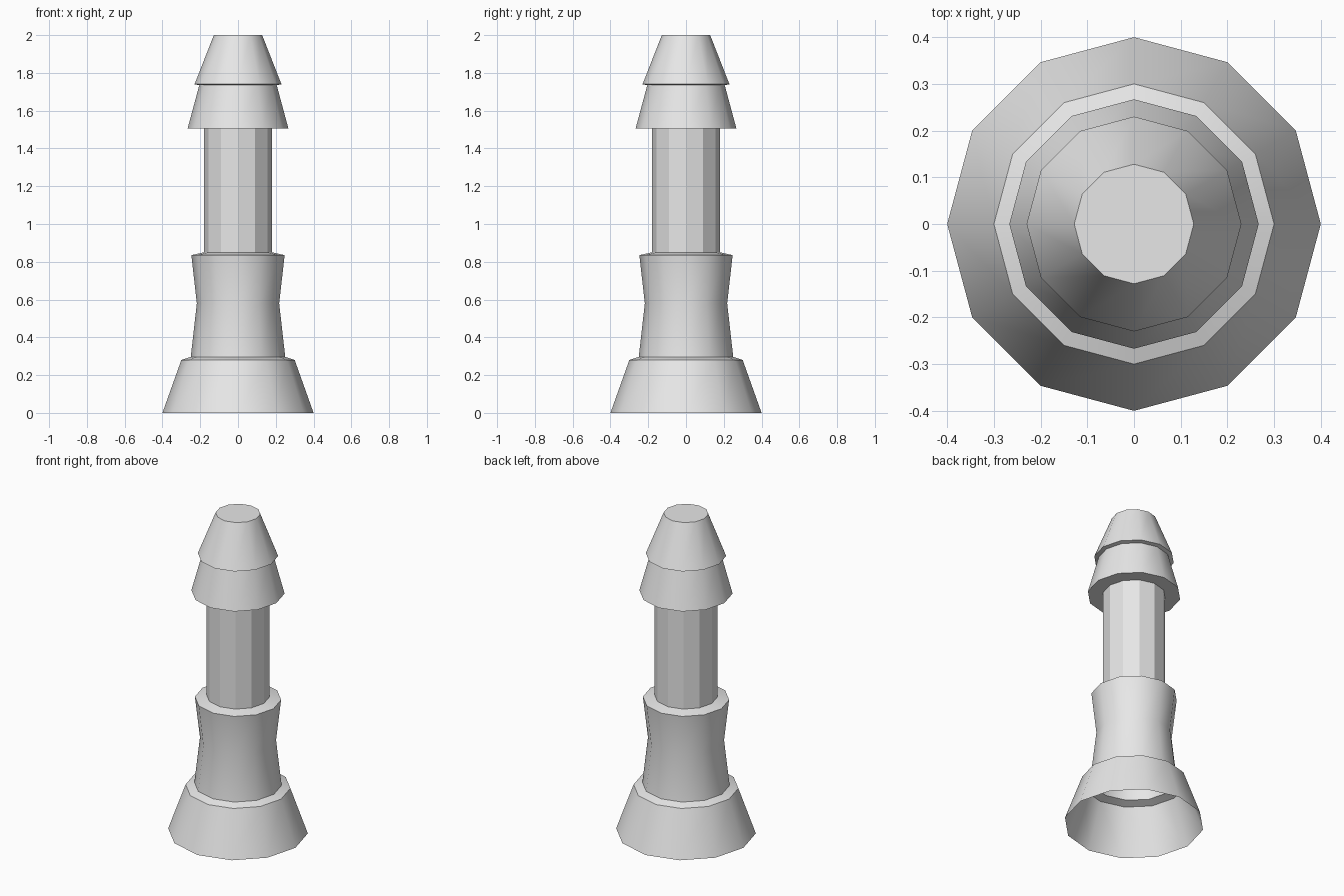
import bpy, bmesh, math

if "Cube" in bpy.data.objects:
    bpy.data.objects.remove(bpy.data.objects["Cube"])

SIDES = 12

grey = bpy.data.materials.new("light_grey")
grey.diffuse_color = (0.8, 0.8, 0.8, 1)
grey.use_nodes = True
grey.node_tree.nodes["Principled BSDF"].inputs["Base Color"].default_value = grey.diffuse_color


def revolve(name, profile, cap_top=False):
    """Turn a bottom-to-top (radius, height) profile into a 12-sided shell."""
    bm = bmesh.new()
    rings = []
    for r, z in profile:
        rings.append([bm.verts.new((r * math.cos(2 * math.pi * i / SIDES),
                                    r * math.sin(2 * math.pi * i / SIDES), z))
                      for i in range(SIDES)])
    for low, high in zip(rings, rings[1:]):
        for i in range(SIDES):
            j = (i + 1) % SIDES
            bm.faces.new((low[i], low[j], high[j], high[i]))
    if cap_top:
        bm.faces.new(rings[-1])
    mesh = bpy.data.meshes.new(name)
    bm.to_mesh(mesh)
    bm.free()
    mesh.materials.append(grey)
    obj = bpy.data.objects.new(name, mesh)
    bpy.context.collection.objects.link(obj)
    # Cones are smooth, the straight shaft keeps its 30 degree facets
    bpy.ops.object.select_all(action='DESELECT')
    obj.select_set(True)
    bpy.context.view_layer.objects.active = obj
    bpy.ops.object.shade_smooth_by_angle(angle=math.radians(29.95))
    return obj


# Flared foot, open underneath, with a sloped ledge on top
revolve("base", [(0.40, 0), (0.30, 0.28), (0.25, 0.297)])
# Pinched collar with a sloped ledge
revolve("collar", [(0.25, 0.297), (0.218, 0.58), (0.247, 0.835), (0.18, 0.85)])
# Straight faceted shaft
revolve("shaft", [(0.18, 0.85), (0.18, 1.505)])
# Lower head skirt with flat underside
revolve("lower_head", [(0.18, 1.505), (0.267, 1.505), (0.205, 1.735)])
# Upper tapered tip with a flat end
revolve("tip", [(0.205, 1.735), (0.23, 1.74), (0.128, 2.0)], cap_top=True)
